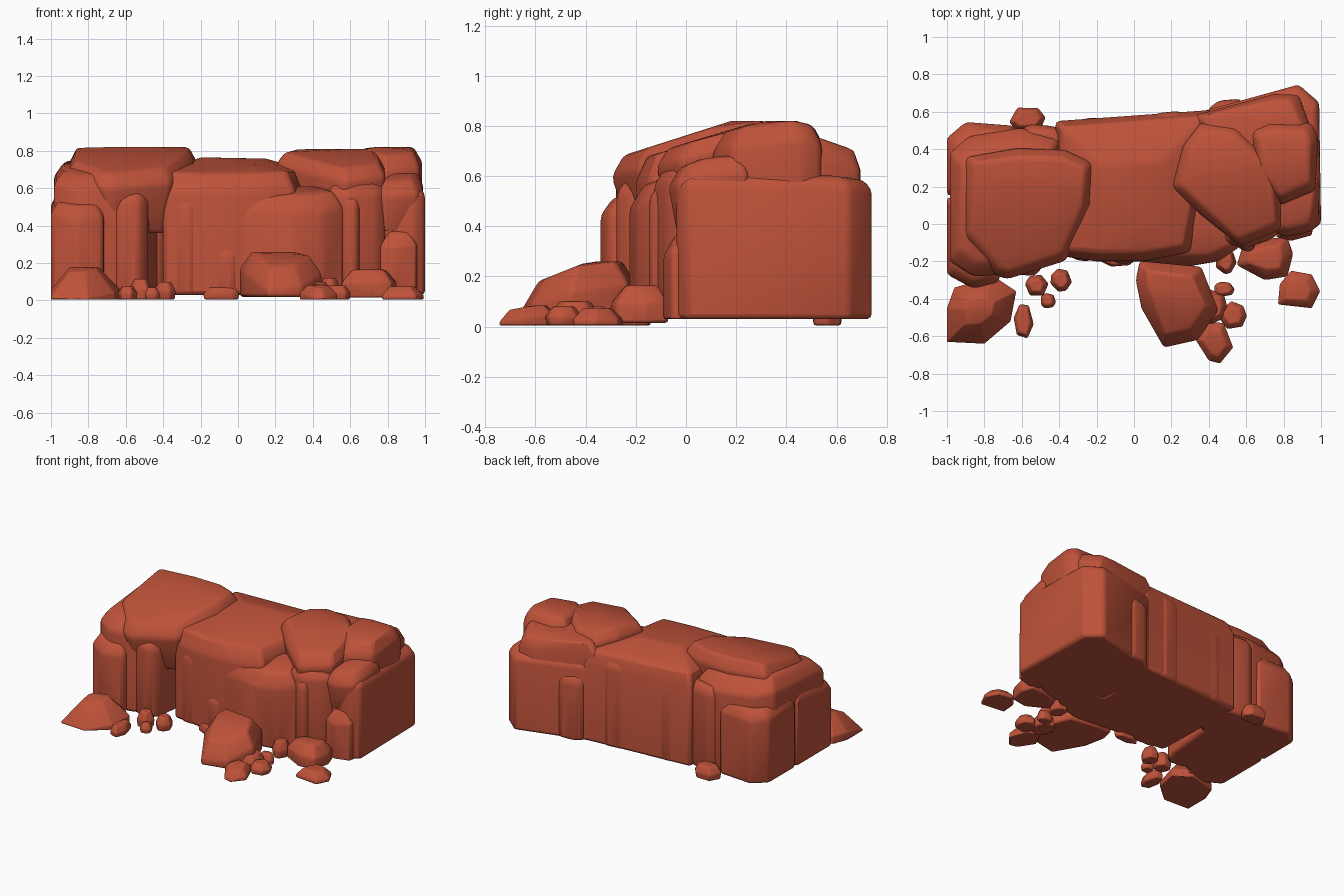
import bpy, bmesh, math, random
from mathutils import Vector

random.seed(4)
if "Cube" in bpy.data.objects:
    bpy.data.objects.remove(bpy.data.objects["Cube"])

clay = bpy.data.materials.new("red clay stone")
clay.use_nodes = True
colour = (0.52, 0.085, 0.042, 1)
clay.diffuse_color = colour
shader = clay.node_tree.nodes["Principled BSDF"]
shader.inputs["Base Color"].default_value = colour
shader.inputs["Roughness"].default_value = 0.9
BASE = 0.03


def stone(name, outline, top, bottom=BASE, crest=0.2, front=0.0, back=0.0,
          drop=0.06, inset=0.05, flare=0.0, bevel=0.022):
    """Hull of an outline, with a chamfered roof that falls away from its crest."""
    pts = [Vector((x, y, 0)) for x, y in outline]
    mid = sum(pts, Vector()) / len(pts)

    def roof(p):
        return (top - front * max(0, crest - 0.06 - p.y)
                - back * max(0, p.y - crest - 0.06))

    bm = bmesh.new()
    for p in pts:
        inward = (mid - p).normalized()
        upper = p + inward * inset
        core = p.lerp(mid, 0.6)
        low = p + inward * flare
        bm.verts.new((low.x, low.y, bottom))
        bm.verts.new((p.x, p.y, max(bottom + 0.01, roof(p) - drop)))
        bm.verts.new((upper.x, upper.y, roof(upper)))
        bm.verts.new((core.x, core.y, roof(core)))
    hull = bmesh.ops.convex_hull(bm, input=bm.verts)
    spare = [v for v in bm.verts if not v.link_faces]
    bmesh.ops.delete(bm, geom=spare, context='VERTS')
    bmesh.ops.dissolve_limit(bm, angle_limit=math.radians(4),
                             verts=bm.verts, edges=bm.edges)
    bmesh.ops.recalc_face_normals(bm, faces=bm.faces)
    mesh = bpy.data.meshes.new(name)
    bm.to_mesh(mesh)
    bm.free()
    mesh.materials.append(clay)
    ob = bpy.data.objects.new(name, mesh)
    bpy.context.collection.objects.link(ob)
    mod = ob.modifiers.new("worn edges", 'BEVEL')
    mod.width = bevel
    mod.segments = 2
    mod.limit_method = 'ANGLE'
    mod.angle_limit = math.radians(20)
    bpy.ops.object.select_all(action='DESELECT')
    ob.select_set(True)
    bpy.context.view_layer.objects.active = ob
    bpy.ops.object.shade_smooth_by_angle(angle=math.radians(50))
    return ob


def column(name, x0, x1, y0, y1, top):
    """Upright slab with an uneven outline."""
    w = (x1 - x0) * 0.25
    j = random.uniform(-0.015, 0.015)
    stone(name, [(x0, y0 + 0.04), (x0 + w, y0), (x1 - w, y0 + j), (x1, y0 + 0.05),
                 (x1, y1 - 0.05), (x1 - w, y1 + j), (x0 + w, y1), (x0, y1 - 0.04)],
          top, drop=0.05, inset=0.03)


def pebble(name, x, y, rx, ry, top):
    """Small loose rock with six or seven uneven sides."""
    n = random.choice((6, 7))
    ring = []
    for i in range(n):
        a = math.tau * (i + random.uniform(-0.25, 0.25)) / n
        ring.append((x + rx * math.cos(a), y + ry * math.sin(a)))
    stone(name, ring, top, bottom=0.005, drop=top * 0.5, inset=min(rx, ry) * 0.4,
          flare=min(rx, ry) * 0.1, bevel=0.008)


# Left half of the cliff
stone("left_mass", [(-.985, -.2), (-.86, -.28), (-.7, -.27), (-.48, -.2), (-.4, .45),
                    (-.6, .515), (-.88, .47), (-.985, .38)],
      .76, crest=.2, front=.25, back=.3, inset=.08)
stone("left_front_corner", [(-1, -.27), (-.86, -.345), (-.72, -.31), (-.7, 0), (-1, .15)],
      .56, crest=0, front=.2)
stone("left_back_corner", [(-1, .15), (-1, .46), (-.9, .545), (-.64, .525), (-.6, .2)],
      .57, crest=.3, back=.1)
stone("left_cap", [(-.9, .36), (-.92, -.08), (-.74, -.28), (-.68, -.3), (-.36, -.2),
                   (-.23, .1), (-.22, .33), (-.37, .4), (-.62, .41)],
      .82, bottom=.36, crest=.24, front=.32, back=.1, drop=.07, flare=.08)

# Middle of the cliff
stone("middle_mass", [(-.4, -.17), (-.2, -.2), (.05, -.2), (.3, -.15), (.42, .61),
                      (0, .57), (-.42, .55)],
      .77, crest=.24, front=.27, back=.28, drop=.09)
stone("front_boulder", [(-.06, -.16), (.03, -.2), (.3, -.225), (.45, -.2), (.57, -.12),
                        (.5, .12), (.08, .12)],
      .61, crest=.02, front=.35, drop=.08, inset=.06)

# Right half of the cliff
stone("right_mass", [(.3, .585), (.7, .69), (.88, .745), (.99, .65), (1, 0),
                     (.94, -.04), (.8, -.03), (.35, .1)],
      .63, crest=.3, front=.13, back=.13, drop=.03, inset=.04, bevel=.03)
stone("right_front_wall", [(.48, -.1), (.6, -.13), (.74, -.08), (.79, -.03), (.8, .3),
                           (.5, .3)], .66, crest=.1, front=.2)
stone("right_cap", [(.2, .2), (.26, .42), (.36, .55), (.55, .53), (.78, .3), (.79, -.03),
                    (.57, -.125), (.36, .04)],
      .81, bottom=.42, crest=.32, front=.3, back=.2, flare=.06)
stone("right_peak", [(.62, .5), (.64, .25), (.78, .1), (.97, .18), (.985, .46),
                     (.95, .54), (.72, .55)],
      .82, bottom=.4, crest=.38, front=.25, back=.25, drop=.07)
stone("right_shoulder", [(.74, -.05), (.82, -.07), (.96, -.04), (.99, .04), (.99, .25),
                         (.78, .25)], .68, bottom=.36, crest=.15, front=.4, flare=.04)
stone("back_right_step", [(.32, .58), (.55, .63), (.75, .695), (.88, .69), (.95, .5),
                          (.4, .3)], .76, bottom=.3, crest=.45, back=.35, drop=.07)
stone("right_foot", [(.76, -.07), (.84, -.09), (.95, -.06), (.98, .1), (.8, .1)],
      .38, crest=.05, front=.5)

# Weathered slabs on both long sides
slabs = [("front", -.68, -.48, -.27, .1, .58), ("front", -.36, -.2, -.19, .1, .56),
         ("front", -.14, .02, -.21, .1, .3), ("front", .54, .66, -.14, .1, .56),
         ("back", -.62, -.36, .2, .535, .64), ("back", -.34, .0, .2, .567, .6),
         ("back", .06, .3, .2, .592, .66), ("back", .4, .62, .3, .66, .5)]
for i, (side, *size) in enumerate(slabs):
    column(f"{side}_slab_{i + 1}", *size)

# Fallen boulders
stone("left_boulder", [(-1, -.63), (-.8, -.64), (-.66, -.52), (-.63, -.36), (-.75, -.28),
                       (-.96, -.34), (-1, -.45)],
      .18, bottom=.005, crest=-.4, front=.35, drop=.12, inset=.13, bevel=.012)
stone("middle_boulder", [(.01, -.3), (.04, -.45), (.16, -.66), (.34, -.62), (.45, -.46),
                         (.36, -.23), (.16, -.2), (.03, -.2)],
      .26, bottom=.02, crest=-.33, front=.4, drop=.09, inset=.07, bevel=.015)
stone("right_boulder", [(.55, -.22), (.7, -.3), (.82, -.28), (.85, -.16), (.82, -.07),
                        (.7, -.08), (.58, -.12)],
      .165, bottom=.015, crest=-.2, drop=.07, inset=.06, bevel=.012)
stone("front_flat_rock", [(.33, -.62), (.4, -.73), (.46, -.745), (.53, -.66), (.48, -.53),
                          (.38, -.52)],
      .085, bottom=.005, crest=-.55, front=.2, drop=.04, inset=.04, bevel=.008)
stone("side_flat_rock", [(.77, -.43), (.95, -.45), (.995, -.36), (.95, -.27), (.84, -.25),
                         (.78, -.32)],
      .075, bottom=.005, crest=-.35, drop=.045, inset=.05, bevel=.008)

# Small loose rocks
pebbles = [(-.59, -.52, .055, .1, .075), (-.52, -.33, .065, .065, .115),
           (-.39, -.3, .06, .065, .1), (-.46, -.41, .045, .045, .07),
           (.53, -.49, .075, .08, .08), (.48, -.35, .06, .045, .08),
           (.49, -.2, .06, .07, .12), (-.57, .56, .1, .075, .1),
           (.42, -.44, .08, .1, .1), (-.09, -.19, .1, .04, .07)]
for i, spec in enumerate(pebbles):
    pebble(f"loose_rock_{i + 1}", *spec)
